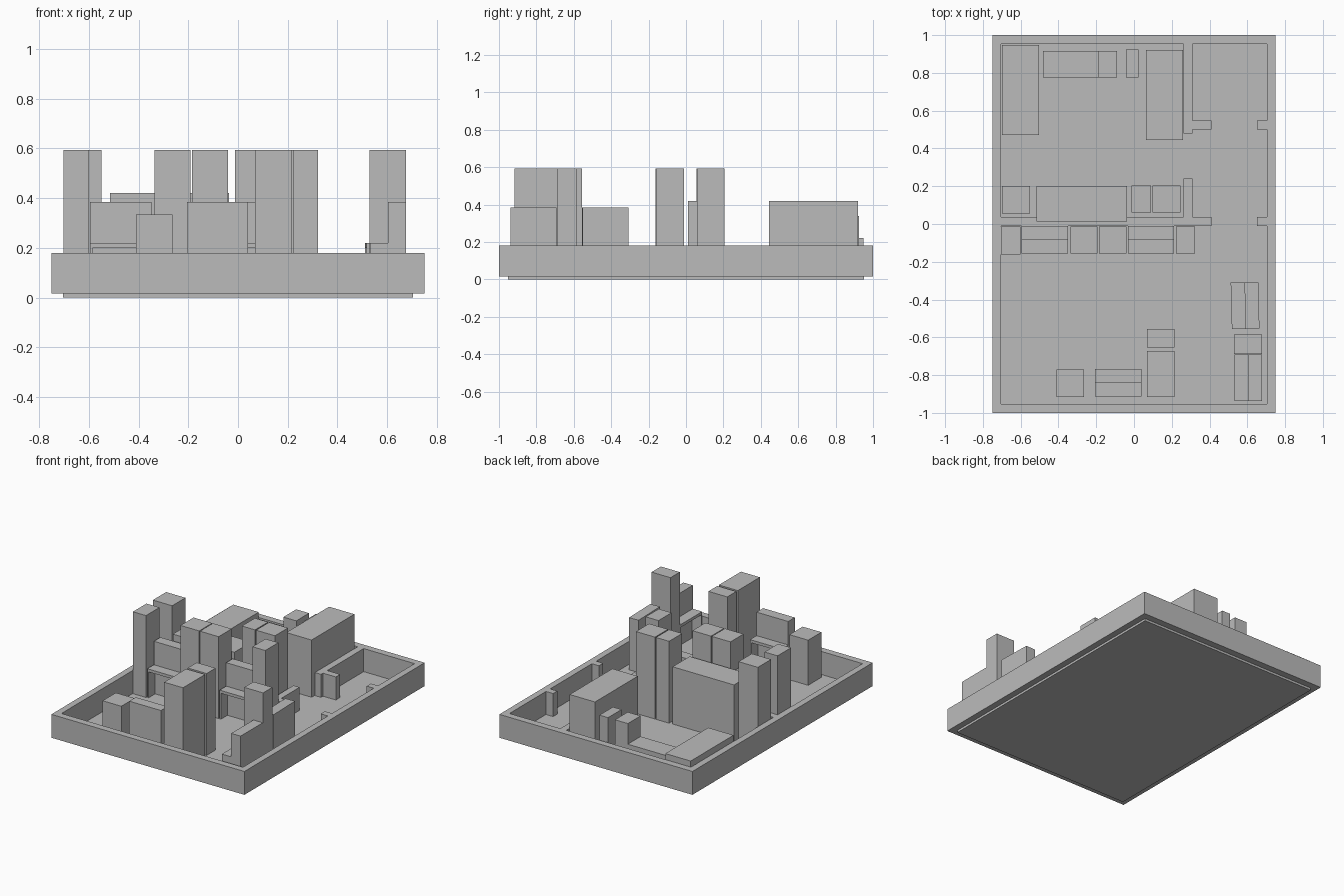
import bpy, math
from mathutils import Matrix, Vector

if "Cube" in bpy.data.objects:
    bpy.data.objects.remove(bpy.data.objects["Cube"])

FLOOR = 0.018   # top of floor slab
RIM = 0.18      # top of walls

grey = bpy.data.materials.new("plain_grey")
grey.diffuse_color = (0.5, 0.5, 0.5, 1)
grey.use_nodes = True
grey.node_tree.nodes["Principled BSDF"].inputs["Base Color"].default_value = grey.diffuse_color


def build(name, boxes, turn=0.0):
    """One object from boxes (x0, x1, y0, y1, z0, z1), turned about its centre."""
    cx = (min(b[0] for b in boxes) + max(b[1] for b in boxes)) / 2
    cy = (min(b[2] for b in boxes) + max(b[3] for b in boxes)) / 2
    verts, faces = [], []
    for x0, x1, y0, y1, z0, z1 in boxes:
        n = len(verts)
        for z in (z0, z1):
            verts += [(x0 - cx, y0 - cy, z), (x1 - cx, y0 - cy, z),
                      (x1 - cx, y1 - cy, z), (x0 - cx, y1 - cy, z)]
        faces += [(n + 3, n + 2, n + 1, n), (n + 4, n + 5, n + 6, n + 7)]
        faces += [(n + i, n + (i + 1) % 4, n + 4 + (i + 1) % 4, n + 4 + i) for i in range(4)]
    me = bpy.data.meshes.new(name)
    me.from_pydata(verts, [], faces)
    me.materials.append(grey)
    ob = bpy.data.objects.new(name, me)
    ob.location = (cx, cy, 0)
    ob.rotation_euler.z = turn
    bpy.context.collection.objects.link(ob)
    return ob


def block(name, x0, x1, y0, y1, top):
    return build(name, [(x0, x1, y0, y1, FLOOR, top)])


def desk(name, cx, cy, turn):
    """Desk with tall back unit; open side faces local -y."""
    w, d, t = 0.123, 0.073, 0.01
    ob = build(name, [
        (-w, w, 0, d, FLOOR, 0.385),
        (-w, w, -d, 0, 0.20, 0.22),
        (-w, -w + t, -d, 0, FLOOR, 0.20),
        (w - t, w, -d, 0, FLOOR, 0.20)], math.radians(turn))
    ob.location = (cx, cy, 0)
    return ob


# Floor slab
build("floor", [(-0.705, 0.705, -0.952, 0.952, 0, FLOOR)])

# Outer walls
IX, IY, B = 0.705, 0.952, 0.016
build("outer_walls", [
    (-0.75, 0.75, -1, -IY, B, RIM), (-0.75, 0.75, IY, 1, B, RIM),
    (-0.75, -IX, -IY, IY, B, RIM), (IX, 0.75, -IY, IY, B, RIM)])

# Inner partitions with door stubs
build("back_partition", [(0.263, 0.31, 0.478, IY, B, RIM), (0.31, 0.41, 0.50, 0.548, B, RIM)])
build("middle_partition", [(-IX, 0.41, -0.01, 0.037, B, RIM), (0.263, 0.31, 0.037, 0.24, B, RIM)])
for i, y in enumerate((0.50, -0.01)):
    build("door_stub_%d" % i, [(0.65, IX, y, y + 0.047, B, RIM)])

# Back room furniture
block("low_bed", -0.70, -0.503, 0.472, 0.948, 0.22)
block("low_bench", -0.482, -0.19, 0.775, 0.917, 0.19)
block("bench_cabinet", -0.19, -0.09, 0.775, 0.917, 0.335)
block("narrow_cabinet", -0.042, 0.025, 0.775, 0.925, 0.34)
block("large_cabinet", 0.063, 0.26, 0.445, 0.92, 0.42)
block("wide_cabinet", -0.515, -0.037, 0.012, 0.202, 0.42)

# Tall cupboards: x0, x1, y0, y1
for i, r in enumerate([
        (-0.70, -0.55, 0.055, 0.202),
        (-0.012, 0.09, 0.06, 0.205), (0.098, 0.245, 0.06, 0.205),
        (-0.703, -0.602, -0.162, -0.012),
        (-0.337, -0.192, -0.157, -0.012), (-0.186, -0.041, -0.157, -0.012),
        (0.222, 0.322, -0.157, -0.012),
        (0.068, 0.215, -0.917, -0.672), (0.068, 0.215, -0.655, -0.555),
        (0.53, 0.677, -0.688, -0.585)]):
    block("tall_cupboard_%d" % i, *r, 0.593)

# Low cube cabinet
block("low_cabinet", -0.41, -0.264, -0.917, -0.77, 0.335)

# Desks: centre and turn
for i, d in enumerate([
        (-0.472, -0.084, 0), (0.09, -0.084, 0), (-0.083, -0.84, 180),
        (0.604, -0.815, -90), (0.588, -0.432, -88.5)]):
    desk("desk_%d" % i, *d)
